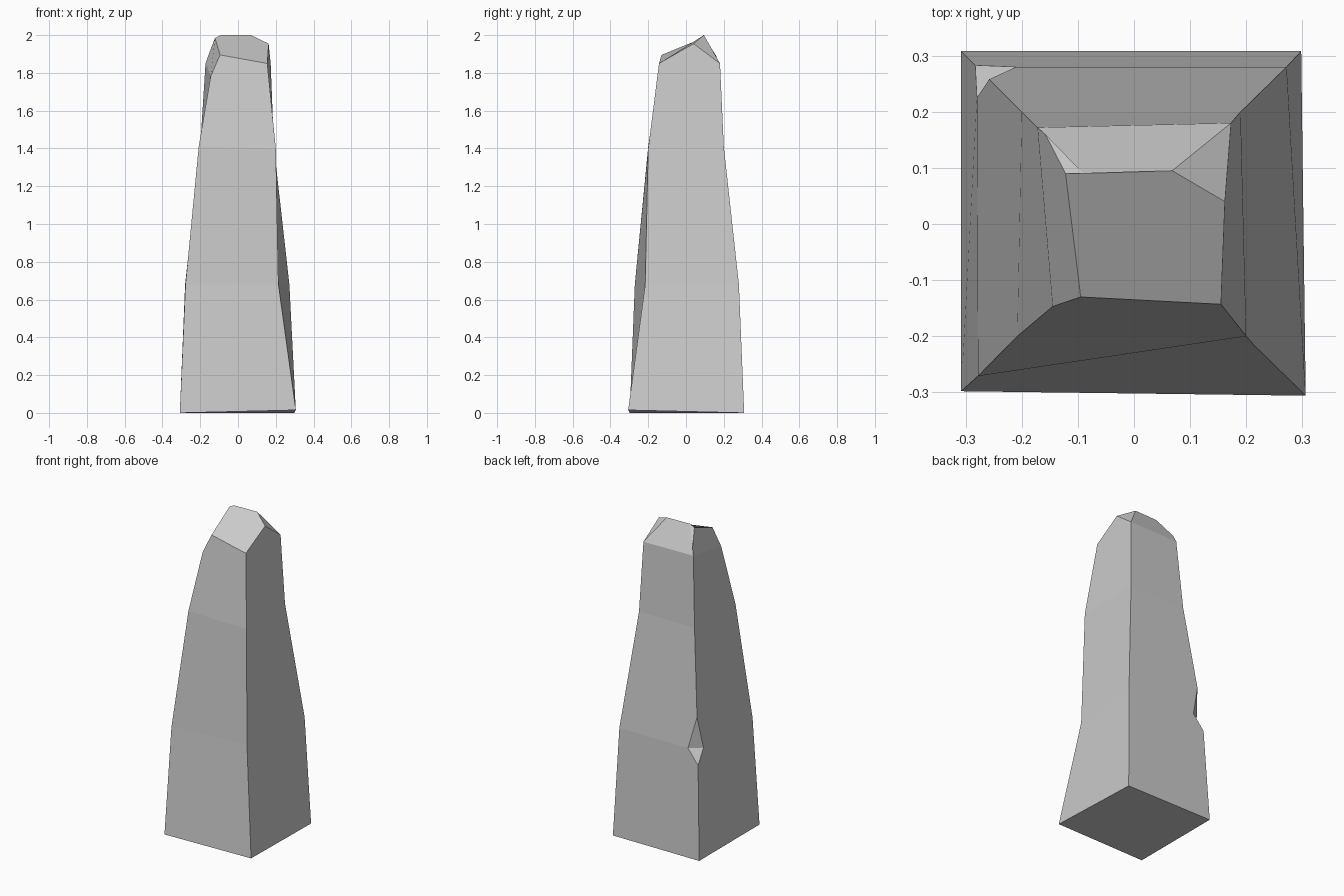
import bpy, bmesh

if "Cube" in bpy.data.objects:
    bpy.data.objects.remove(bpy.data.objects["Cube"])

bm = bmesh.new()


def column(*pts):
    return [bm.verts.new(p) for p in pts]


def face(*vs):
    bm.faces.new(vs)


def strip(a, b):
    # quads between two neighbouring corner columns
    for i in range(len(a) - 1):
        face(a[i], b[i], b[i + 1], a[i + 1])


# Corner edges of the tapering shaft, bottom to shoulder
fl = column((-.308, -.298, 0), (-.278, -.271, .68), (-.208, -.2, 1.41), (-.145, -.147, 1.78))
fr = column((.306, -.306, .015), (.214, -.216, .68), (.2, -.2, 1.4), (.155, -.143, 1.85))
br = column((.298, .308, 0), (.272, .28, .68), (.19, .2, 1.41), (.173, .18, 1.85))
bl0, bl2, bl3 = column((-.308, .308, 0), (-.2, .2, 1.41), (-.172, .172, 1.85))

# Chip out of the back left edge
chip_low, chip_top, chip_back, chip_left = column(
    (-.283, .283, .59), (-.258, .258, .88), (-.21, .28, .68), (-.28, .225, .68))

# Broken crown points
front_tip, left_tip, ridge_l, ridge_r, right_tip, back_nick = column(
    (-.095, -.13, 1.895), (-.122, .09, 1.985), (-.09, .09, 2.0),
    (.068, .095, 2.0), (.162, .04, 1.955), (-.158, .16, 1.89))

# Front and right sides
strip(fl[:3], fr[:3])
face(fl[2], fr[2], fr[3], front_tip, fl[3])
strip(fr[:3], br[:3])
face(fr[2], br[2], br[3], right_tip, fr[3])

# Back side
face(br[0], bl0, chip_low, chip_back, br[1])
face(br[1], chip_back, chip_top, bl2, br[2])
face(br[2], bl2, bl3, br[3])

# Left side
face(bl0, fl[0], fl[1], chip_left, chip_low)
face(chip_left, fl[1], fl[2], bl2, chip_top)
face(bl2, fl[2], fl[3], bl3)
face(bl3, fl[3], front_tip, left_tip, back_nick)

# Chip facets
face(chip_low, chip_left, chip_back)
face(chip_back, chip_left, chip_top)

# Crown facets and underside
face(front_tip, fr[3], right_tip, ridge_r, ridge_l, left_tip)
face(right_tip, br[3], ridge_r)
face(br[3], bl3, back_nick, ridge_l, ridge_r)
face(left_tip, ridge_l, back_nick)
face(fr[0], fl[0], bl0, br[0])

bmesh.ops.recalc_face_normals(bm, faces=bm.faces)
mesh = bpy.data.meshes.new("standing_stone")
bm.to_mesh(mesh)
bm.free()
stone = bpy.data.objects.new("standing_stone", mesh)
bpy.context.collection.objects.link(stone)
